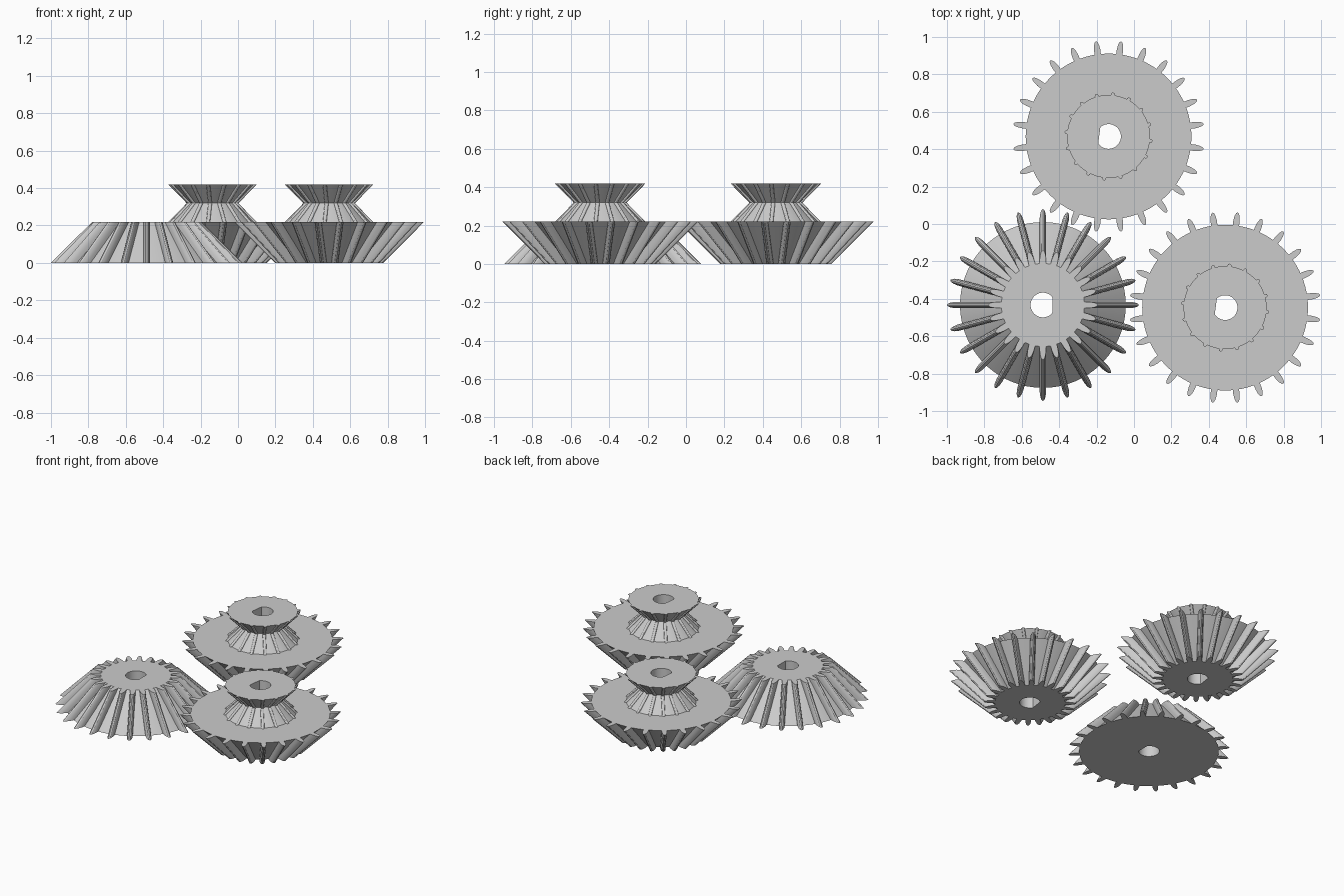
import bpy, bmesh
from math import sin, cos, pi, radians

if "Cube" in bpy.data.objects:
    bpy.data.objects.remove(bpy.data.objects["Cube"], do_unlink=True)

GREY = (0.6, 0.6, 0.6, 1)
mat = bpy.data.materials.new("plain_grey")
mat.use_nodes = True
mat.diffuse_color = GREY
mat.node_tree.nodes["Principled BSDF"].inputs["Base Color"].default_value = GREY

SEGS = 96
HOLE_R, HOLE_FLAT = 0.066, 0.05
BIG_R, SMALL_R, GEAR_H = 0.443, 0.222, 0.22


def finish(bm, name, centre, turn):
    """Turn the mesh into a placed, shaded object."""
    bmesh.ops.recalc_face_normals(bm, faces=bm.faces)
    mesh = bpy.data.meshes.new(name)
    bm.to_mesh(mesh)
    bm.free()
    mesh.materials.append(mat)
    obj = bpy.data.objects.new(name, mesh)
    bpy.context.collection.objects.link(obj)
    obj.location = (centre[0], centre[1], 0)
    obj.rotation_euler.z = radians(turn)
    bpy.ops.object.select_all(action='DESELECT')
    obj.select_set(True)
    bpy.context.view_layer.objects.active = obj
    bpy.ops.object.shade_smooth_by_angle(angle=radians(25))


def body(name, profile, centre, turn):
    """Turned solid with a D-shaped shaft hole; profile holds (radius, z)."""
    bm = bmesh.new()
    angles = [2 * pi * i / SEGS for i in range(SEGS)]

    def hole(z):
        return [bm.verts.new((min(HOLE_R * cos(a), HOLE_FLAT), HOLE_R * sin(a), z)) for a in angles]

    loops = [hole(profile[0][1])]
    loops += [[bm.verts.new((r * cos(a), r * sin(a), z)) for a in angles] for r, z in profile]
    loops.append(hole(profile[-1][1]))
    for k, lower in enumerate(loops):
        upper = loops[(k + 1) % len(loops)]
        for i in range(SEGS):
            j = (i + 1) % SEGS
            bm.faces.new((lower[i], lower[j], upper[j], upper[i]))
    finish(bm, name, centre, turn)


def teeth(name, spans, count, depth, width, centre, turn):
    """Ring of round-tipped ridges along each cone span ((r, z), (r, z))."""
    bm = bmesh.new()
    half = width / 2
    side = [(-0.004, half), (depth * 0.35, half), (depth * 0.7, half * 0.8),
            (depth * 0.92, half * 0.45), (depth, 0)]
    section = side + [(d, -w) for d, w in reversed(side[:-1])]
    for ends in spans:
        for t in range(count):
            a = 2 * pi * t / count
            rings = []
            for r, z in ends:
                rings.append([bm.verts.new(((r + d) * cos(a) - w * sin(a),
                                            (r + d) * sin(a) + w * cos(a), z))
                              for d, w in section])
            n = len(section)
            for i in range(n):
                j = (i + 1) % n
                bm.faces.new((rings[0][i], rings[0][j], rings[1][j], rings[1][i]))
            for ring in rings:
                bm.faces.new(ring)
    finish(bm, name, centre, turn)


def bevel_gear(name, low_r, high_r, centre, turn):
    cone = [(low_r, 0), (high_r, GEAR_H)]
    body(name + "_body", cone, centre, turn)
    teeth(name + "_teeth", [cone], 24, 0.07, 0.034, centre, turn)


# Single gear, wide side down
bevel_gear("single_gear", BIG_R, SMALL_R, (-0.487, -0.433), 0)

# Two gears, wide side up, each carrying an hourglass pinion
waist, top = 0.319, 0.418
for label, centre in (("back", (-0.136, 0.468)), ("left", (0.487, -0.447))):
    bevel_gear(label + "_gear", SMALL_R, BIG_R, centre, 172.5)
    spool = [(SMALL_R, GEAR_H), (0.125, waist), (SMALL_R, top)]
    body(label + "_pinion_body", spool, centre, 172.5)
    teeth(label + "_pinion_teeth", [spool[:2], spool[1:]], 16, 0.014, 0.02, centre, 174)
